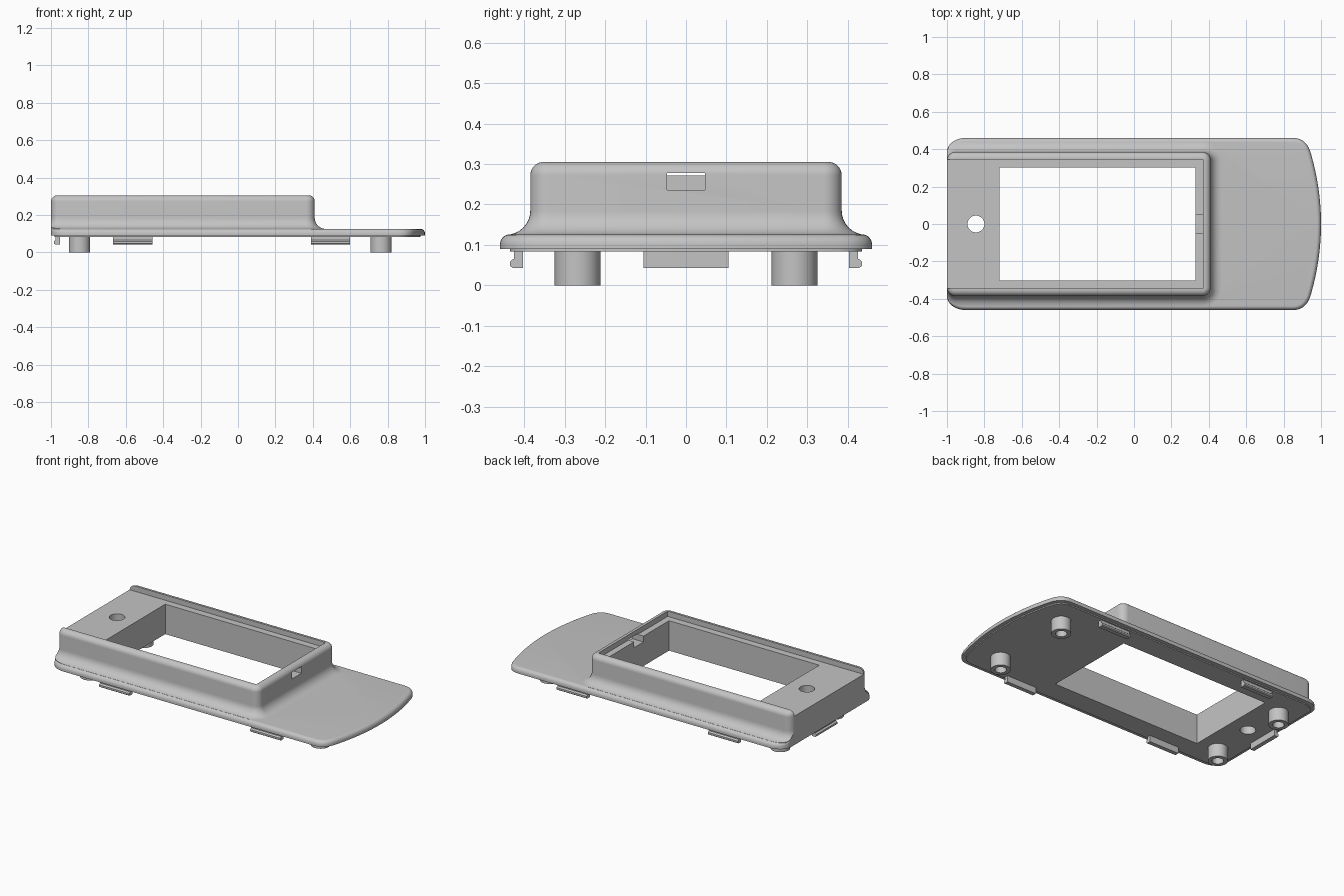
import bpy, bmesh, math
from mathutils import Matrix, Vector

if "Cube" in bpy.data.objects:
    bpy.data.objects.remove(bpy.data.objects["Cube"])

grey = bpy.data.materials.new("light_grey_plastic")
grey.use_nodes = True
grey.diffuse_color = (0.55, 0.55, 0.55, 1)
grey.node_tree.nodes["Principled BSDF"].inputs["Base Color"].default_value = grey.diffuse_color


def finish(name, bm):
    bmesh.ops.recalc_face_normals(bm, faces=bm.faces)
    mesh = bpy.data.meshes.new(name)
    bm.to_mesh(mesh)
    bm.free()
    mesh.materials.append(grey)
    obj = bpy.data.objects.new(name, mesh)
    bpy.context.scene.collection.objects.link(obj)
    return obj


def loft(name, rings):
    """Skin closed rings of points and cap both ends."""
    bm = bmesh.new()
    loops = [[bm.verts.new(p) for p in ring] for ring in rings]
    n = len(loops[0])
    for a, b in zip(loops, loops[1:]):
        for i in range(n):
            j = (i + 1) % n
            bm.faces.new((a[i], a[j], b[j], b[i]))
    bm.faces.new(loops[0])
    bm.faces.new(loops[-1])
    return finish(name, bm)


def box(name, x0, x1, y0, y1, z0, z1):
    return loft(name, [[(x0, y0, z), (x1, y0, z), (x1, y1, z), (x0, y1, z)] for z in (z0, z1)])


def lathe(name, profile, x, y, n=40):
    turns = [2 * math.pi * i / n for i in range(n)]
    return loft(name, [[(x + r * math.cos(t), y + r * math.sin(t), z) for t in turns]
                       for r, z in profile])


def combine(target, other, operation):
    """Apply a boolean and discard the second object."""
    mod = target.modifiers.new("bool", 'BOOLEAN')
    mod.operation, mod.solver, mod.object = operation, 'EXACT', other
    bpy.context.view_layer.objects.active = target
    bpy.ops.object.modifier_apply(modifier=mod.name)
    bpy.data.objects.remove(other)


def plate_outline(d, z, left=-1.0):
    """Plate outline offset by d: rounded back corners and a bowed right end."""
    h = 0.46 + d
    half = []
    # bowed end, from the middle to the corner
    for i in range(13):
        y = 0.38 * i / 12
        half.append((1 + d - 0.055 * (y / 0.38) ** 2, y))
    # right corner
    a, b, c = Vector((0.945 + d, 0.38)), Vector((0.922 + d, h)), Vector((0.85, h))
    for i in range(1, 11):
        t = i / 10
        half.append(tuple(a * (1 - t) ** 2 + b * 2 * t * (1 - t) + c * t * t))
    # left corner
    for i in range(11):
        t = math.pi / 2 * i / 10
        half.append((left + 0.1 - 0.1 * math.sin(t), 0.385 + (h - 0.385) * math.cos(t)))
    mirrored = [(x, -y) for x, y in reversed(half[1:])]
    return [(x, y, z) for x, y in half + mirrored]


def housing_outline(d, z):
    """Rounded rectangle of the raised housing, offset by d."""
    r = 0.045 + d
    x0, x1, h = -1 - d, 0.41 + d, 0.385 + d
    corners = ((x1 - r, h - r), (x0 + r, h - r), (x0 + r, r - h), (x1 - r, r - h))
    ring = []
    for k, (cx, cy) in enumerate(corners):
        for i in range(9):
            t = math.pi / 2 * (k + i / 8)
            ring.append((cx + r * math.cos(t), cy + r * math.sin(t), z))
    return ring


quarter = [math.pi / 2 * i / 8 for i in range(9)]

# Base plate with rounded top edge
body = loft("cover_body", [plate_outline(0, 0.09)] + [
    plate_outline(-0.022 * (1 - math.cos(t)), 0.1 + 0.025 * math.sin(t)) for t in quarter])

# Raised housing: concave flare at the foot, rounded top edge
foot = [(0.06 * (1 - math.sin(t)), 0.185 - 0.06 * math.cos(t)) for t in quarter]
crown = [(-0.033 * (1 - math.cos(t)), 0.272 + 0.033 * math.sin(t)) for t in quarter]
housing = loft("housing", [housing_outline(d, z) for d, z in [(0.06, 0.11)] + foot + crown])
combine(housing, loft("trim", [plate_outline(-0.018, z) for z in (0.05, 0.4)]), 'INTERSECT')
combine(body, housing, 'UNION')

# Stepped lip under the plate
lip = loft("lip", [plate_outline(-0.025, z, -0.98) for z in (0.083, 0.1)])
combine(body, lip, 'UNION')

# Sunken top, display opening, cable slot and screw hole
for cutter in (box("recess", -1.2, 0.37, -0.346, 0.346, 0.272, 0.5),
               box("opening", -0.72, 0.33, -0.302, 0.302, -0.1, 0.5),
               box("slot", 0.3, 0.6, -0.047, 0.047, 0.235, 0.277),
               lathe("hole", [(0.045, -0.1), (0.045, 0.5)], -0.845, 0)):
    combine(body, cutter, 'DIFFERENCE')
parts = [body]

# Hollow screw posts
for x, end in ((-0.847, "left"), (0.765, "right")):
    for y, side in ((-0.268, "front"), (0.268, "back")):
        parts.append(lathe(f"post_{end}_{side}",
                           [(0.057, 0.09), (0.057, 0), (0.033, 0), (0.033, 0.08)], x, y))


# Snap clips with a bead along the outer edge
def clip(name, width, angle, place):
    profile = [(0, 0.09), (0, 0.043), (0.026, 0.043), (0.032, 0.048), (0.032, 0.059),
               (0.026, 0.064), (0.022, 0.066), (0.022, 0.09)]
    obj = loft(name, [[(x, y, z) for y, z in profile] for x in (-width / 2, width / 2)])
    obj.data.transform(Matrix.Translation(place) @ Matrix.Rotation(angle, 4, 'Z'))
    parts.append(obj)


for x, end in ((-0.562, "left"), (0.495, "right")):
    clip(f"clip_{end}_back", 0.21, 0, (x, 0.403, 0))
    clip(f"clip_{end}_front", 0.21, math.pi, (x, -0.403, 0))
clip("clip_end", 0.21, math.pi / 2, (-0.953, 0, 0))

# Smooth curved surfaces, keep hard edges
bpy.ops.object.select_all(action='DESELECT')
for obj in parts:
    obj.select_set(True)
bpy.context.view_layer.objects.active = body
bpy.ops.object.shade_smooth_by_angle(angle=math.radians(30))
